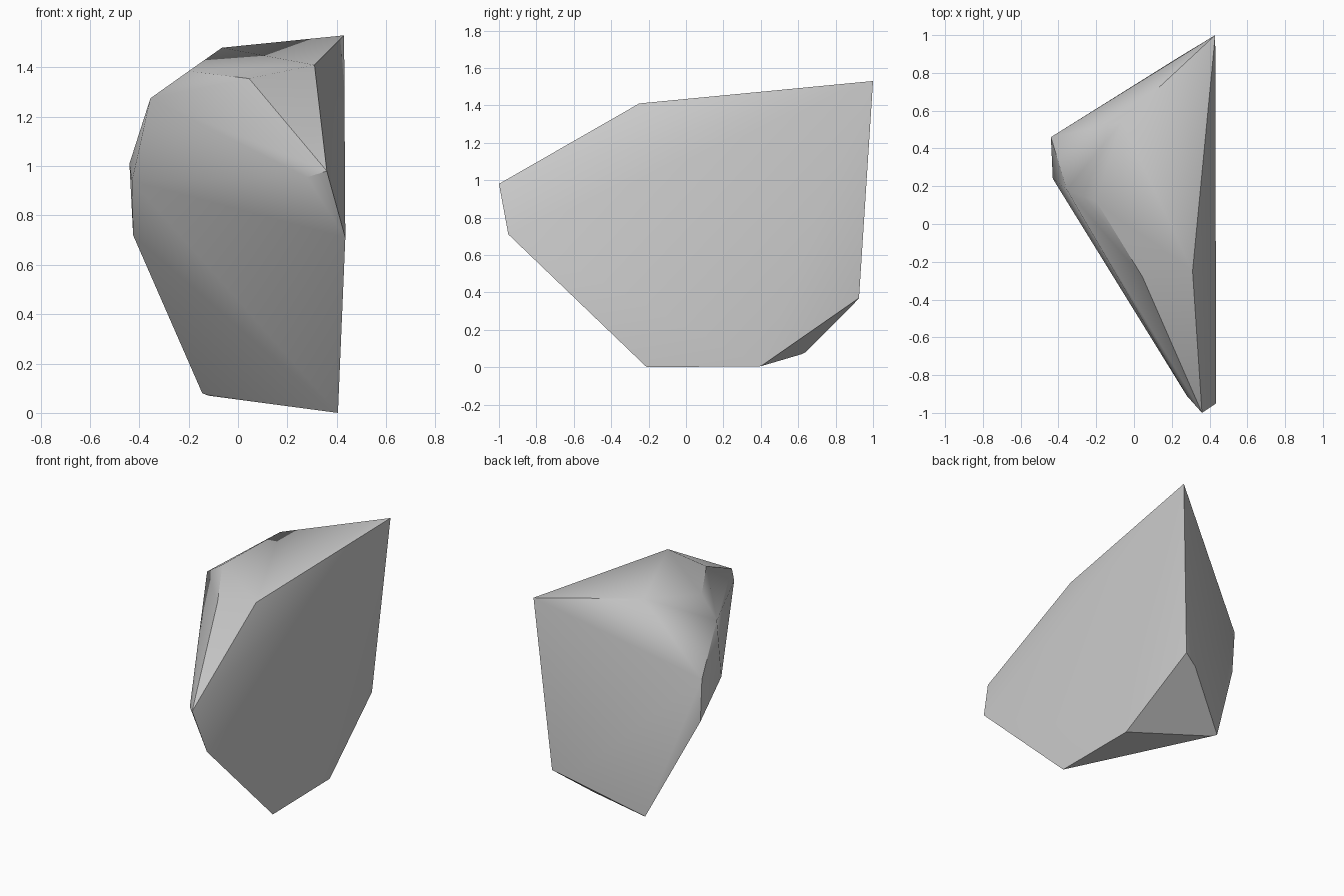
import bpy, bmesh
from math import radians

cube = bpy.data.objects.get("Cube")
if cube:
    bpy.data.objects.remove(cube, do_unlink=True)

# Stone colour
stone = bpy.data.materials.new("stone_grey")
stone.use_nodes = True
grey = (0.6, 0.6, 0.6, 1)
stone.diffuse_color = grey
stone.node_tree.nodes["Principled BSDF"].inputs["Base Color"].default_value = grey

# Corners of the rock, grouped by region
crown = [(0.43, 1.0, 1.53), (0.31, -0.25, 1.41), (-0.065, 0.54, 1.48),
         (0.045, -0.28, 1.355), (-0.2, 0.12, 1.385)]
nose = [(0.36, -1.0, 0.98), (0.435, -0.95, 0.71), (0.28, -0.91, 0.955)]
flank = [(-0.43, 0.24, 0.94), (-0.44, 0.46, 1.01), (-0.355, 0.18, 1.275),
         (-0.425, 0.455, 0.72)]
base = [(0.405, -0.21, 0.0), (0.4, 0.4, 0.005), (0.345, 0.925, 0.37),
        (0.24, 0.885, 0.325), (-0.145, 0.64, 0.08), (-0.12, 0.62, 0.07)]

# Wrap a convex shell around the corners
bm = bmesh.new()
for corner in crown + nose + flank + base:
    bm.verts.new(corner)
bmesh.ops.convex_hull(bm, input=bm.verts[:])
loose = [v for v in bm.verts if not v.link_faces]
bmesh.ops.delete(bm, geom=loose, context='VERTS')
bmesh.ops.recalc_face_normals(bm, faces=bm.faces[:])

mesh = bpy.data.meshes.new("rock")
bm.to_mesh(mesh)
bm.free()
mesh.materials.append(stone)
rock = bpy.data.objects.new("rock", mesh)
bpy.context.collection.objects.link(rock)

# Soft facets, crisp ridges
bpy.ops.object.select_all(action='DESELECT')
rock.select_set(True)
bpy.context.view_layer.objects.active = rock
bpy.ops.object.shade_smooth_by_angle(angle=radians(30))
